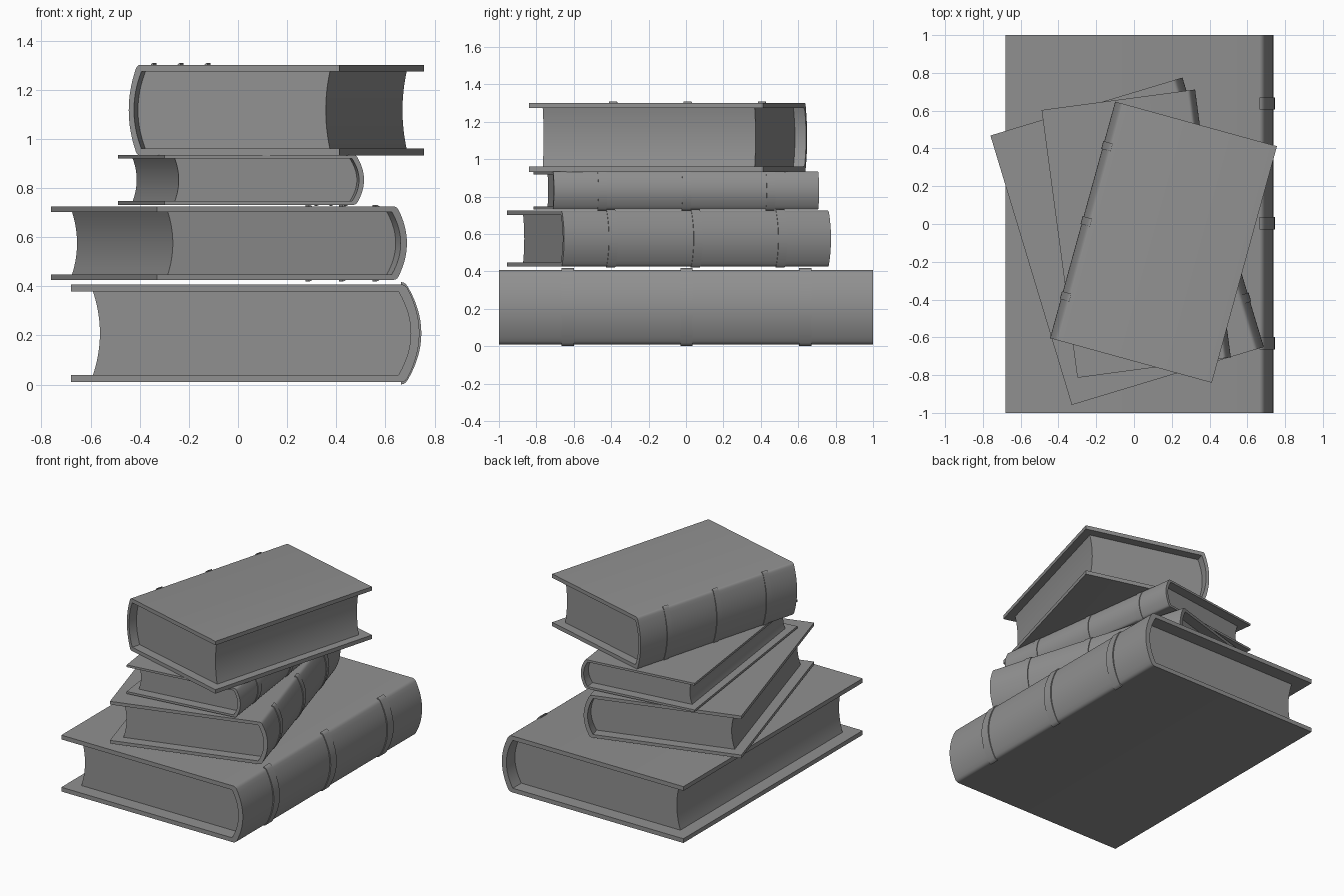
import bpy, bmesh, math
from mathutils import Matrix

if "Cube" in bpy.data.objects:
    bpy.data.objects.remove(bpy.data.objects["Cube"])

# Reference book: cross-section in x/z, centred on z = 0, extruded along y
FORE, HALF, THICK, LENGTH = -0.71, 0.199, 0.03, 2.0
STEPS = 16

LEATHER = bpy.data.materials.new("dark_grey")
LEATHER.diffuse_color = (0.28, 0.28, 0.28, 1)
LEATHER.use_nodes = True
LEATHER.node_tree.nodes["Principled BSDF"].inputs["Base Color"].default_value = LEATHER.diffuse_color


def spine_curve(x_mid, bulge, half):
    """Rounded spine from top to bottom as (x, z) points."""
    pts = []
    for i in range(STEPS + 1):
        t = 1 - 2 * i / STEPS
        pts.append((x_mid - bulge * t * t, half * t))
    return pts


def spine_with_shoulders(x_mid, half):
    """Spine curve with a softly rounded shoulder at top and bottom."""
    top = [(0.632, half), (0.642, half - 0.002), (0.651, half - 0.008)]
    return top + spine_curve(x_mid, x_mid - 0.658, half - 0.017) \
        + [(x, -z) for x, z in top[::-1]]


OUTER = spine_with_shoulders(0.706, HALF)
INNER = spine_curve(0.671, 0.05, HALF - THICK)
BAND = spine_with_shoulders(0.714, HALF + 0.009)


def extrude_profile(name, pts, y0, y1, matrix):
    bm = bmesh.new()
    face = bm.faces.new([bm.verts.new((x, y0, z)) for x, z in pts])
    new = bmesh.ops.extrude_face_region(bm, geom=[face])["geom"]
    bmesh.ops.translate(bm, vec=(0, y1 - y0, 0),
                        verts=[v for v in new if isinstance(v, bmesh.types.BMVert)])
    bmesh.ops.transform(bm, matrix=matrix, verts=bm.verts)
    bmesh.ops.recalc_face_normals(bm, faces=bm.faces)
    mesh = bpy.data.meshes.new(name)
    bm.to_mesh(mesh)
    bm.free()
    mesh.materials.append(LEATHER)
    obj = bpy.data.objects.new(name, mesh)
    bpy.context.collection.objects.link(obj)
    bpy.ops.object.select_all(action='DESELECT')
    obj.select_set(True)
    bpy.context.view_layer.objects.active = obj
    bpy.ops.object.shade_smooth_by_angle(angle=math.radians(35))
    return obj


def book(name, centre, size, angle):
    scale = Matrix.Diagonal((size[0] / 1.42, size[1] / LENGTH, size[2] / (2 * HALF), 1))
    m = Matrix.Translation(centre) @ Matrix.Rotation(math.radians(angle), 4, 'Z') @ scale

    # Cover: two boards joined by the rounded spine
    cover = [(FORE, HALF)] + OUTER + [(FORE, -HALF), (FORE, -HALF + THICK)] \
        + INNER[::-1] + [(FORE, HALF - THICK)]
    extrude_profile(name + "_cover", cover, -1, 1, m)

    # Page block: concave fore edge, back follows the spine
    h = HALF - THICK
    fore_edge = [(x, -z) for x, z in spine_curve(FORE + 0.118, 0.028, h)]
    extrude_profile(name + "_pages", INNER + fore_edge, -0.905, 0.905, m)

    # Raised bands around the spine
    for i in (-1, 0, 1):
        y = i * 0.635 + 0.003
        extrude_profile(f"{name}_spine_band_{i + 2}", BAND + OUTER[::-1],
                        y - 0.033, y + 0.033, m)


book("bottom_book", (0.031, 0, 0.209), (1.422, 2.0, 0.398), 0)
book("second_book", (-0.035, -0.091, 0.5755), (1.065, 1.49, 0.298), 16.8)
book("third_book", (0.013, -0.051, 0.833), (0.822, 1.43, 0.203), 7.6)
book("top_book", (0.155, -0.096, 1.1165), (0.891, 1.299, 0.369), 164.6)
